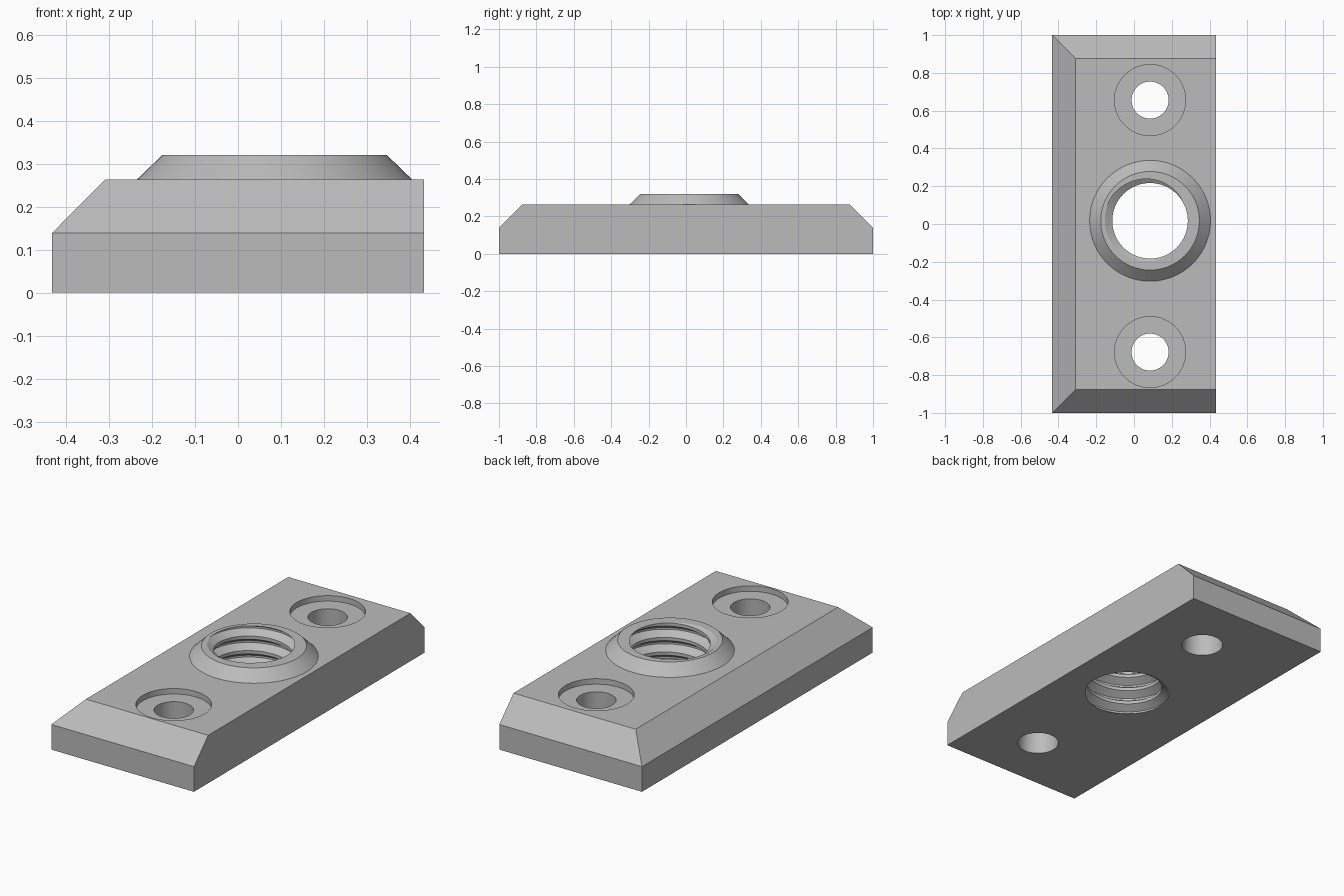
import bpy, bmesh
from math import sin, cos, pi, radians

if "Cube" in bpy.data.objects:
    bpy.data.objects.remove(bpy.data.objects["Cube"], do_unlink=True)

SIDES = 64
TOP, RIM = 0.263, 0.32           # plate top and collar top
HOLE_X, BORE_Y = 0.085, 0.017
MINOR, MAJOR, PITCH = 0.2, 0.24, 0.08

grey = bpy.data.materials.new("plain_grey")
grey.use_nodes = True
grey.diffuse_color = (0.5, 0.5, 0.5, 1)
grey.node_tree.nodes["Principled BSDF"].inputs["Base Color"].default_value = (0.5, 0.5, 0.5, 1)


def make_object(name, bm):
    bmesh.ops.recalc_face_normals(bm, faces=bm.faces)
    mesh = bpy.data.meshes.new(name)
    bm.to_mesh(mesh)
    bm.free()
    mesh.materials.append(grey)
    obj = bpy.data.objects.new(name, mesh)
    bpy.context.collection.objects.link(obj)
    return obj


def skin(name, rings):
    """Closed solid through equal-sized rings of points."""
    bm = bmesh.new()
    loops = [[bm.verts.new(p) for p in ring] for ring in rings]
    n = len(loops[0])
    for a, b in zip(loops, loops[1:]):
        for i in range(n):
            k = (i + 1) % n
            bm.faces.new((a[i], a[k], b[k], b[i]))
    bm.faces.new(loops[0][::-1])
    bm.faces.new(loops[-1])
    return make_object(name, bm)


def lathe(name, profile, x, y):
    """Solid of revolution from (radius, height) pairs."""
    turn = [2 * pi * i / SIDES for i in range(SIDES)]
    return skin(name, [[(x + r * cos(t), y + r * sin(t), z) for t in turn] for r, z in profile])


def thread_cutter(name, x, y):
    """Helical core whose ridges cut the thread grooves."""
    section = [(0.0, MAJOR), (0.125, MAJOR), (0.45, MINOR), (0.675, MINOR)]
    per = len(section)
    start = RIM - 6 * PITCH - PITCH * (170 / 360 + 0.06)
    rows = per * 8
    bm = bmesh.new()
    grid = []
    for i in range(SIDES):
        t = 2 * pi * i / SIDES
        column = []
        for j in range(rows + per):
            f, r = section[j % per]
            z = start + PITCH * (j // per + f + i / SIDES)
            column.append(bm.verts.new((x + r * cos(t), y + r * sin(t), z)))
        grid.append(column)
    for i in range(SIDES):
        last = i == SIDES - 1
        a, b = grid[i], grid[0][per:] if last else grid[i + 1]
        for j in range(rows - 1):
            bm.faces.new((a[j], b[j], b[j + 1], a[j + 1]))
    bmesh.ops.delete(bm, geom=[v for v in bm.verts if not v.link_faces], context='VERTS')
    # close both ends with fans well outside the plate
    low, high = bm.verts.new((x, y, -0.8)), bm.verts.new((x, y, 1.2))
    for e in [e for e in bm.edges if e.is_boundary]:
        middle = (e.verts[0].co.z + e.verts[1].co.z) / 2
        bm.faces.new((e.verts[0], e.verts[1], low if middle < 0.16 else high))
    return make_object(name, bm)


def combine(target, other, operation):
    mod = target.modifiers.new(operation.lower(), 'BOOLEAN')
    mod.operation, mod.solver, mod.object = operation, 'EXACT', other
    bpy.context.view_layer.objects.active = target
    bpy.ops.object.modifier_apply(modifier=mod.name)
    bpy.data.objects.remove(other, do_unlink=True)


# plate, bevelled along both ends and one long side
def outline(z, left, end):
    return [(left, -end, z), (0.433, -end, z), (0.433, end, z), (left, end, z)]


plate = skin("threaded_plate", [outline(0, -0.433, 1), outline(0.138, -0.433, 1),
                                outline(TOP, -0.309, 0.877)])

# conical collar round the threaded bore
collar = lathe("collar", [(0.32, 0.2), (0.32, TOP), (0.261, RIM)], HOLE_X, BORE_Y)
combine(plate, collar, 'UNION')

# threaded bore
combine(plate, thread_cutter("bore_cutter", HOLE_X, BORE_Y), 'DIFFERENCE')

# counterbored screw holes
for y in (0.656, -0.678):
    cutter = lathe("screw_hole_cutter", [(0.106, -0.05), (0.106, 0), (0.098, TOP - 0.03),
                                         (0.188, TOP - 0.03), (0.188, TOP + 0.05)], HOLE_X, y)
    combine(plate, cutter, 'DIFFERENCE')

bpy.ops.object.select_all(action='DESELECT')
plate.select_set(True)
bpy.context.view_layer.objects.active = plate
bpy.ops.object.shade_smooth_by_angle(angle=radians(25))
